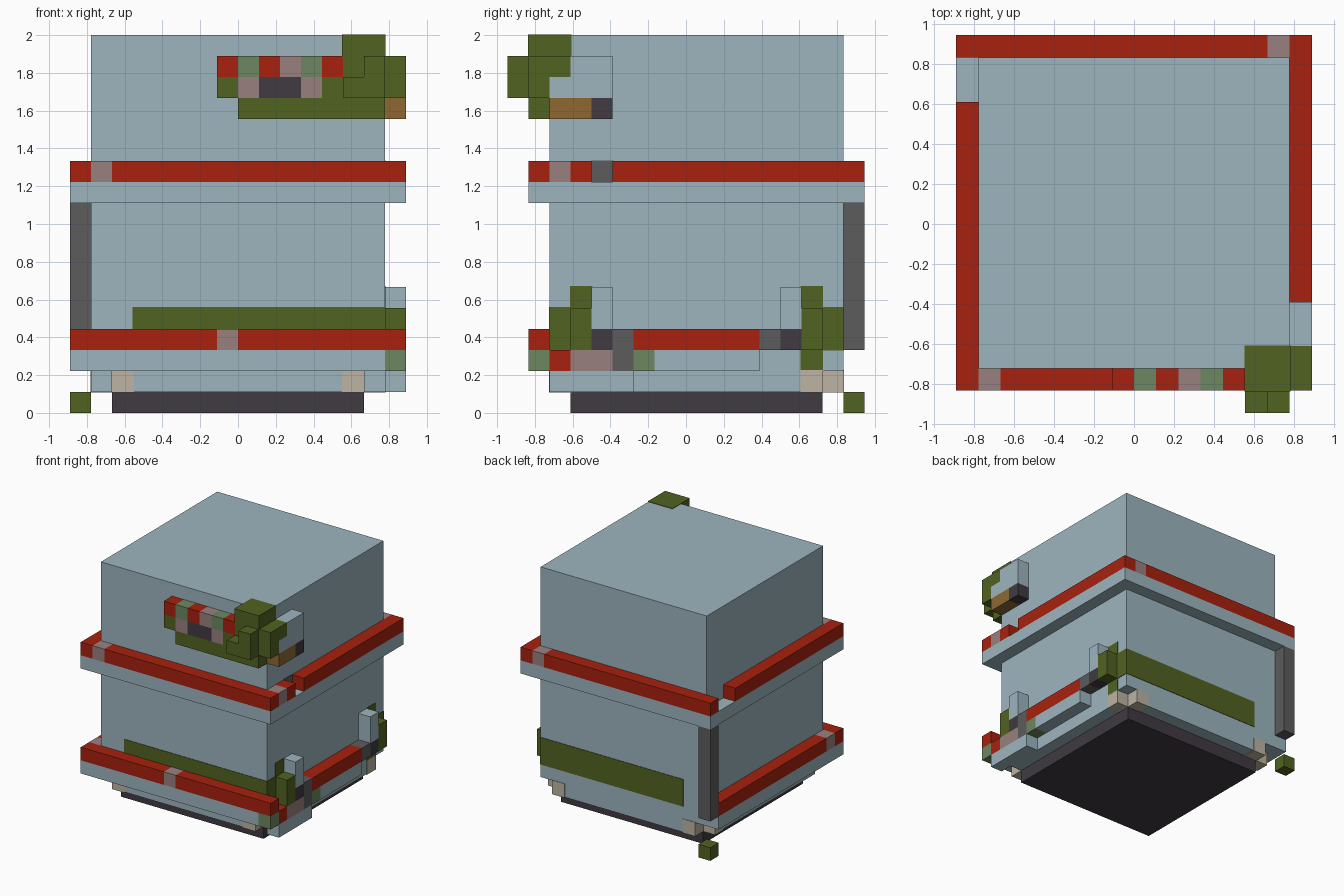
import bpy
import bmesh
from mathutils import Vector

UNIT = 2 / 18                       # edge of one block
ORIGIN = Vector((-8, -8.5, 0))      # grid corner, in blocks
SKIN = 0.004                        # thickness of painted plates

cube = bpy.data.objects.get("Cube")
if cube:
    bpy.data.objects.remove(cube, do_unlink=True)


def linear(value):
    value /= 255
    return value / 12.92 if value < 0.04 else ((value + 0.055) / 1.055) ** 2.4


def make_material(name, red, green, blue):
    colour = (linear(red), linear(green), linear(blue), 1)
    material = bpy.data.materials.new(name)
    material.diffuse_color = colour
    material.use_nodes = True
    shader = material.node_tree.nodes["Principled BSDF"]
    shader.inputs["Base Color"].default_value = colour
    shader.inputs["Roughness"].default_value = 0.9
    return material


palette = {
    "pale_blue": make_material("pale_blue", 157, 181, 191),
    "red": make_material("red", 168, 33, 15),
    "moss": make_material("moss_green", 81, 99, 33),
    "sage": make_material("sage_green", 109, 135, 97),
    "mauve": make_material("dusty_mauve", 154, 128, 128),
    "charcoal": make_material("charcoal", 65, 58, 66),
    "grey": make_material("grey", 92, 92, 92),
    "beige": make_material("beige", 189, 179, 162),
    "brown": make_material("brown", 142, 104, 52),
}


def block(name, colour, low, size=(1, 1, 1), skin=0):
    """Box from a grid corner and a size in blocks; skin swells it slightly."""
    start = (Vector(low) + ORIGIN) * UNIT
    extent = Vector(size) * UNIT
    mesh = bpy.data.meshes.new(name)
    bm = bmesh.new()
    bmesh.ops.create_cube(bm, size=1)
    for vert in bm.verts:
        unit_pos = vert.co + Vector((0.5, 0.5, 0.5))
        sign = vert.co * 2
        vert.co = start + unit_pos * extent + sign * skin
    bm.to_mesh(mesh)
    bm.free()
    mesh.materials.append(palette[colour])
    obj = bpy.data.objects.new(name, mesh)
    bpy.context.collection.objects.link(obj)
    return obj


def run(name, low, axis, pieces):
    """Row of touching blocks along one axis, as (colour, length) pairs."""
    corner = list(low)
    for colour, length in pieces:
        size = [1, 1, 1]
        size[axis] = length
        if colour:
            block(name, colour, corner, size)
        corner[axis] += length


X, Y, Z = range(3)

# Main body and stepped base
block("body", "pale_blue", (1, 2, 2), (14, 14, 16))
block("lower_body", "pale_blue", (2, 2, 1), (12, 14, 1))
for x in (1, 14):
    block("lower_body_side", "pale_blue", (x, 3, 1), (1, 12, 1))
block("base", "charcoal", (2, 3, 0), (12, 12, 1))

# Beige corner marks on the lower body
for x in (2, 13):
    for y in (2, 15):
        block("corner_mark", "beige", (x, y, 1), skin=SKIN)
for x in (1, 14):
    block("side_corner_mark", "beige", (x, 14, 1), skin=SKIN)

# Upper rim: blue underside ring, red top course
for y in (1, 16):
    block("upper_rim_lower", "pale_blue", (0, y, 10), (16, 1, 1))
for x in (0, 15):
    block("upper_rim_lower_side", "pale_blue", (x, 2, 10), (1, 14, 1))
run("upper_rim_front", (0, 1, 11), X, [("red", 1), ("mauve", 1), ("red", 14)])
run("upper_rim_back", (0, 16, 11), X, [("red", 14), ("mauve", 1), ("red", 1)])
run("upper_rim_right", (0, 2, 11), Y, [("red", 12)])
run("upper_rim_left", (15, 2, 11), Y,
    [("mauve", 1), ("red", 1), (None, 1), ("red", 11)])
block("rim_gap_plate", "grey", (14, 4, 11), skin=SKIN)

# Lower rim on the front and both sides
run("lower_rim_front", (0, 1, 3), X, [("red", 7), ("mauve", 1), ("red", 8)])
run("lower_rim_front_base", (0, 1, 2), X, [("pale_blue", 15), ("sage", 1)])
run("lower_rim_right", (0, 2, 3), Y, [("mauve", 1), ("red", 13)])
run("lower_rim_right_base", (0, 2, 2), Y, [("pale_blue", 14)])
run("lower_rim_left", (15, 3, 3), Y,
    [("moss", 1), ("charcoal", 1), ("grey", 1), ("red", 6),
     ("grey", 1), ("charcoal", 1), ("moss", 1)])
run("lower_rim_left_base", (15, 2, 2), Y,
    [("red", 1), ("mauve", 2), ("grey", 1), ("sage", 1), ("pale_blue", 5)])
block("left_step", "pale_blue", (15, 2, 1), (1, 4, 1))

# Small uprights on the left side
for y in (4, 13):
    block("left_upright", "pale_blue", (15, y, 4), (1, 1, 2))
for y in (3, 14):
    block("left_knob", "moss", (15, y, 4))
    block("left_knob_top_plate", "moss", (14, y, 5), skin=SKIN)
block("left_knob_low_plate", "moss", (14, 14, 2), skin=SKIN)

# Green bands painted on the front and back
for y in (2, 15):
    block("green_band", "moss", (3, y, 3), (12, 1, 2), skin=SKIN)

# Corner post and foot at the back
block("back_post", "grey", (0, 16, 3), (1, 1, 7))
block("back_foot", "moss", (0, 16, 0))

# Front ornament: coloured rows
run("ornament_top_row", (7, 1, 16), X,
    [(c, 1) for c in ("red", "sage", "red", "mauve", "sage", "red")])
run("ornament_middle_row", (7, 1, 15), X,
    [("moss", 1), ("mauve", 1), ("charcoal", 2), ("mauve", 1), ("moss", 1)])
block("ornament_bottom_row", "moss", (8, 1, 14), (7, 1, 1))

# Front ornament: green cluster at the corner
block("cluster_body", "moss", (13, 1, 15), (2, 1, 2))
block("cluster_cap", "moss", (13, 1, 17), (2, 2, 1), skin=SKIN)
block("cluster_low_front", "moss", (13, 0, 15))
block("cluster_high_front", "moss", (14, 0, 15), (1, 1, 2))
block("cluster_side", "moss", (15, 1, 15), (1, 1, 2))
block("cluster_side_top", "moss", (15, 2, 16))

# Front ornament: blue and brown side piece
block("side_piece_low", "pale_blue", (15, 2, 15), (1, 3, 1))
block("side_piece_high", "pale_blue", (15, 3, 16), (1, 2, 1))
run("side_piece_underside", (15, 2, 14), Y, [("brown", 2), ("charcoal", 1)])
